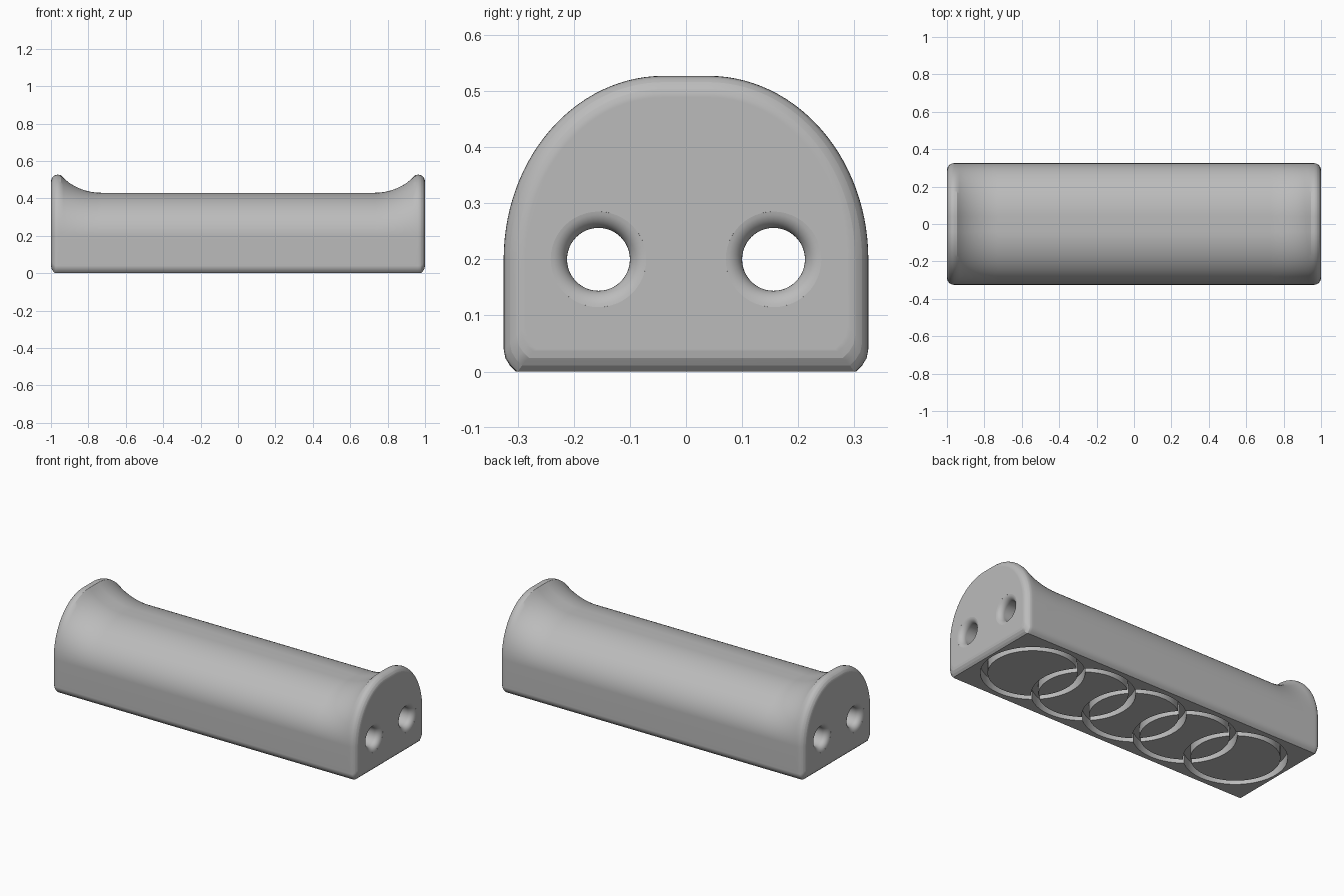
import bpy, bmesh, math
from mathutils import Matrix

cube = bpy.data.objects.get("Cube")
if cube:
    bpy.data.objects.remove(cube, do_unlink=True)

WIDTH, SHOULDER, LOW, HIGH = 0.325, 0.2, 0.43, 0.527
EDGE = 0.038          # rounding of the end rims
FLAT = 0.04           # half width of the flat crest
SEGS = 28
# inset and height of the rounded lower edge
FOOT = [(0.022, 0.0), (0.011, 0.011), (0.003, 0.024), (0.0, 0.04)]

grey = bpy.data.materials.new("plain grey")
grey.use_nodes = True
grey.diffuse_color = (0.5, 0.5, 0.5, 1)
grey.node_tree.nodes["Principled BSDF"].inputs["Base Color"].default_value = (0.5, 0.5, 0.5, 1)


def make_object(name, bm):
    bmesh.ops.recalc_face_normals(bm, faces=bm.faces)
    mesh = bpy.data.meshes.new(name)
    bm.to_mesh(mesh)
    bm.free()
    obj = bpy.data.objects.new(name, mesh)
    bpy.context.collection.objects.link(obj)
    mesh.materials.append(grey)
    return obj


def crest(x):
    """Height of the ridge: level grip that sweeps up to the end flanges."""
    t = max(0.0, min(1.0, (abs(x) - 0.73) / 0.22))
    radius = 1.25
    sweep = radius - math.sqrt(radius ** 2 - t ** 2)
    return LOW + (HIGH - LOW) * sweep / (radius - math.sqrt(radius ** 2 - 1))


def section(x):
    """Half-round cross-section, inset near the ends."""
    reach = max(0.0, abs(x) - (1 - EDGE))
    inset = EDGE - math.sqrt(max(0.0, EDGE ** 2 - reach ** 2))
    base = 0.0
    for (a, za), (b, zb) in zip(FOOT, FOOT[1:]):
        if 1 - a <= abs(x) <= 1 - b + 1e-6:
            base = za + (zb - za) * (abs(x) - 1 + a) / (a - b)
    w, top = WIDTH - inset, crest(x) - inset
    half = [(w - a, base + z) for a, z in FOOT]
    for i in range(SEGS + 1):
        ang = math.pi / 2 * i / SEGS
        half.append((FLAT + (w - FLAT) * math.cos(ang), SHOULDER + (top - SHOULDER) * math.sin(ang)))
    return half + [(-y, z) for y, z in reversed(half)]


# grip body lofted through its sections
right = [0.73 + 0.232 * i / 16 for i in range(17)]
right += [1 - EDGE + EDGE * math.sin(math.pi / 2 * i / 8) for i in range(1, 9)]
right = sorted(right + [1 - a for a, z in FOOT[:3]])
stations = [-x for x in reversed(right)] + right
bm = bmesh.new()
rings = [[bm.verts.new((x, y, z)) for y, z in section(x)] for x in stations]
count = len(rings[0])
for a, b in zip(rings, rings[1:]):
    for i in range(count):
        j = (i + 1) % count
        bm.faces.new((a[i], a[j], b[j], b[i]))
bm.faces.new(rings[0])
bm.faces.new(rings[-1])
body = make_object("grip_body", bm)


def lathe(name, profile, steps, closed, matrix):
    """Turn a (radius, height) profile around z, then place it."""
    bm = bmesh.new()
    loops = []
    for r, h in profile:
        loops.append([bm.verts.new((r * math.cos(2 * math.pi * k / steps),
                                    r * math.sin(2 * math.pi * k / steps), h)) for k in range(steps)])
    pairs = list(zip(loops, loops[1:]))
    if closed:
        pairs.append((loops[-1], loops[0]))
    else:
        bm.faces.new(loops[0])
        bm.faces.new(loops[-1])
    for a, b in pairs:
        for k in range(steps):
            m = (k + 1) % steps
            bm.faces.new((a[k], a[m], b[m], b[k]))
    bm.transform(matrix)
    return make_object(name, bm)


cutters = []
# two long bores with rounded mouths
BORE, MOUTH = 0.056, 0.032
mouth = [(BORE + MOUTH * (1 - math.cos(a)), 1 - MOUTH + MOUTH * math.sin(a))
         for a in [math.radians(85) * i / 8 for i in range(9)]]
mouth.append((mouth[-1][0] + 0.002, 1.02))
bore = [(r, -h) for r, h in reversed(mouth)] + mouth
for side in (-1, 1):
    place = Matrix.Translation((0, 0.156 * side, SHOULDER)) @ Matrix.Rotation(math.pi / 2, 4, "Y")
    cutters.append(lathe("bore_cutter", bore, 48, False, place))

# five overlapping ring grooves in the underside
OUTER, INNER, DEPTH = 0.273, 0.235, 0.06
groove = [(INNER, -0.02), (OUTER, -0.02), (OUTER, DEPTH), (INNER, DEPTH)]
for i in range(-2, 3):
    cutters.append(lathe("groove_cutter", groove, 72, True, Matrix.Translation((0.345 * i, 0, 0))))

bpy.ops.object.select_all(action="DESELECT")
bpy.context.view_layer.objects.active = body
body.select_set(True)
for cutter in cutters:
    cutter.hide_render = True
    cut = body.modifiers.new("cut", "BOOLEAN")
    cut.operation = "DIFFERENCE"
    cut.solver = "EXACT"
    cut.object = cutter
    bpy.ops.object.modifier_apply(modifier=cut.name)
    bpy.data.objects.remove(cutter, do_unlink=True)

bpy.ops.object.shade_smooth_by_angle(angle=math.radians(30))
normals = body.modifiers.new("even_shading", "WEIGHTED_NORMAL")
normals.keep_sharp = True
